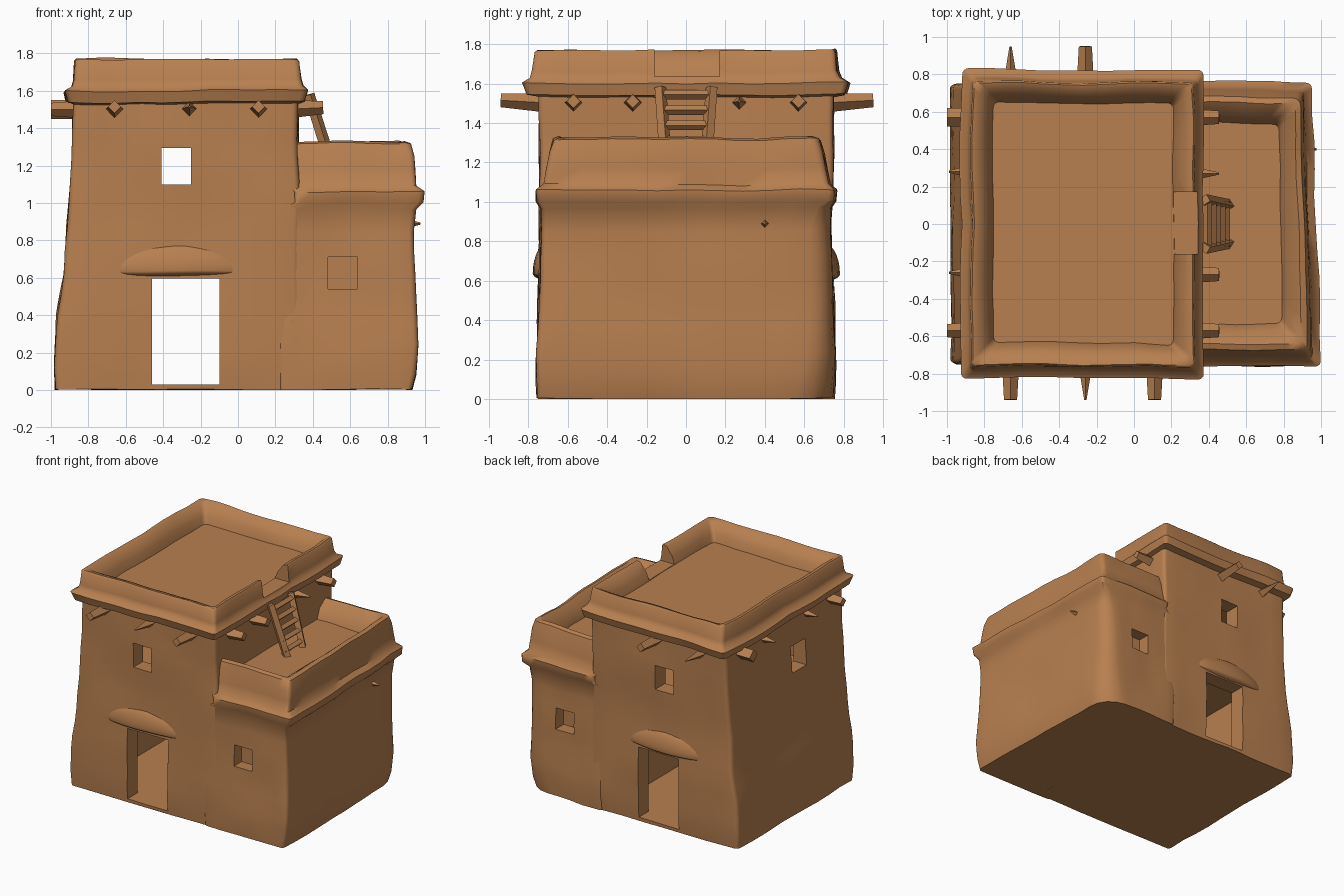
import bpy, bmesh, math
from mathutils import Vector, noise

if "Cube" in bpy.data.objects:
    bpy.data.objects.remove(bpy.data.objects["Cube"])

clay = bpy.data.materials.new("adobe_clay")
clay.use_nodes = True
COLOUR = (0.48, 0.215, 0.08, 1)
clay.diffuse_color = COLOUR
bsdf = next(n for n in clay.node_tree.nodes if n.type == "BSDF_PRINCIPLED")
bsdf.inputs["Base Color"].default_value = COLOUR
bsdf.inputs["Roughness"].default_value = 0.9


def make(name, bm, wobble=0.0, smooth=True):
    """Turn a bmesh into a clay object, with an optional hand-shaped wobble."""
    for v in bm.verts:
        if wobble:
            v.co += noise.noise_vector(v.co * 2.6) * wobble
            v.co += noise.noise_vector(v.co * 6) * wobble * 0.4
        v.co.z = max(v.co.z, 0)
    bmesh.ops.recalc_face_normals(bm, faces=bm.faces[:])
    mesh = bpy.data.meshes.new(name)
    bm.to_mesh(mesh)
    bm.free()
    mesh.materials.append(clay)
    obj = bpy.data.objects.new(name, mesh)
    bpy.context.collection.objects.link(obj)
    if smooth:
        soften(mesh)
    return obj


def soften(mesh):
    mesh.shade_smooth()
    mesh.set_sharp_from_angle(angle=math.radians(50))


def ring(x0, x1, y0, y1, z, back=0.03, r=0.03, per_side=10):
    """Rounded rectangle, anticlockwise; its back left corner may be rounder."""
    corners = [(x1 - back, y1 - back, back), (x0 + r, y1 - r, r),
               (x0 + r, y0 + r, r), (x1 - r, y0 + r, r)]
    arcs = [[Vector((cx + rad * math.cos(math.pi / 2 * (q + i / 4)),
                     cy + rad * math.sin(math.pi / 2 * (q + i / 4)), z))
             for i in range(5)] for q, (cx, cy, rad) in enumerate(corners)]
    pts = []
    for q in range(4):
        pts += arcs[q]
        a, b = arcs[q][-1], arcs[(q + 1) % 4][0]
        pts += [a.lerp(b, i / per_side) for i in range(1, per_side)]
    return pts


def loft(name, sections, wobble, skew=0.0):
    """Skin a stack of rounded rectangles (x0, x1, y0, y1, z, back radius)."""
    rings = []
    for s, t in zip(sections, sections[1:]):
        n = max(1, math.ceil(abs(t[4] - s[4]) / 0.13))
        rings += [ring(*[a + (b - a) * i / n for a, b in zip(s, t)]) for i in range(n)]
    rings.append(ring(*sections[-1]))
    bm = bmesh.new()
    loops = [[bm.verts.new(p) for p in pts] for pts in rings]
    for a, b in zip(loops, loops[1:]):
        for i in range(len(a)):
            j = (i + 1) % len(a)
            bm.faces.new((a[i], a[j], b[j], b[i]))
    bm.faces.new(loops[0][::-1])
    bm.faces.new(loops[-1])
    for v in bm.verts:
        v.co.x -= skew * v.co.y * max(v.co.x - 0.3, 0)
    return make(name, bm, wobble, smooth=False)


def cut(obj, boxes):
    """Carve boxes (x0, x1, y0, y1, z0, z1) out of an object."""
    cutters = []
    for x0, x1, y0, y1, z0, z1 in boxes:
        bm = bmesh.new()
        bmesh.ops.create_cube(bm, size=1)
        for v in bm.verts:
            v.co = ((x0 + x1) / 2 + v.co.x * (x1 - x0), (y0 + y1) / 2 + v.co.y * (y1 - y0),
                    (z0 + z1) / 2 + v.co.z * (z1 - z0))
        cutter = make("cutter", bm, smooth=False)
        cutter.hide_render = True
        mod = obj.modifiers.new("carve", "BOOLEAN")
        mod.operation, mod.solver, mod.object = "DIFFERENCE", "EXACT", cutter
        cutters.append(cutter)
    graph = bpy.context.evaluated_depsgraph_get()
    mesh = bpy.data.meshes.new_from_object(obj.evaluated_get(graph))
    obj.modifiers.clear()
    obj.data = mesh
    for c in cutters:
        bpy.data.objects.remove(c)
    soften(mesh)


def pole(name, start, end, r0, r1, sides=4):
    """Tapered pole between two points."""
    start, end = Vector(start), Vector(end)
    axis = end - start
    bm = bmesh.new()
    bmesh.ops.create_cone(bm, cap_ends=True, segments=sides, radius1=r0, radius2=r1,
                          depth=axis.length)
    bm.transform(axis.to_track_quat("Z", "Y").to_matrix().to_4x4())
    bmesh.ops.translate(bm, verts=bm.verts[:], vec=(start + end) / 2)
    return make(name, bm, smooth=False)


# Tall block: battered walls, drip ledge, parapet and sunken roof
tower = loft("tall_block", [
    (-0.975, 0.33, -0.74, 0.74, 0.0),
    (-0.98, 0.33, -0.75, 0.75, 0.12),
    (-0.965, 0.33, -0.75, 0.75, 0.4),
    (-0.93, 0.33, -0.745, 0.745, 0.62),
    (-0.91, 0.33, -0.74, 0.74, 0.88),
    (-0.89, 0.32, -0.74, 0.745, 1.25),
    (-0.88, 0.32, -0.745, 0.75, 1.53),
    (-0.91, 0.355, -0.805, 0.805, 1.54),
    (-0.925, 0.37, -0.825, 0.825, 1.60),
    (-0.885, 0.345, -0.785, 0.785, 1.625),
    (-0.875, 0.335, -0.775, 0.77, 1.66),
    (-0.87, 0.325, -0.765, 0.76, 1.76),
    (-0.86, 0.315, -0.755, 0.75, 1.77),
    (-0.82, 0.28, -0.71, 0.72, 1.76),
    (-0.77, 0.23, -0.66, 0.67, 1.69),
    (-0.75, 0.21, -0.64, 0.65, 1.63)], 0.013)
cut(tower, [
    (-0.82, 0.17, -0.62, 0.62, 0.03, 0.84),     # ground room
    (-0.78, 0.17, -0.62, 0.62, 0.92, 1.42),     # upper room
    (-0.46, -0.10, -1, 1, 0.03, 0.595),         # front and back doors
    (-0.41, -0.25, -1, 1, 1.10, 1.295),         # front and back windows
    (-1.2, -0.7, -0.25, -0.07, 1.09, 1.30),     # side window
    (0.17, 0.6, -0.16, 0.17, 1.635, 2)])        # parapet gap above ladder

# Low block with its own ledge, parapet and roof
annex = loft("low_block", [
    (0.22, 0.92, -0.75, 0.75, 0.0, 0.20),
    (0.22, 0.94, -0.755, 0.755, 0.08, 0.18),
    (0.22, 0.95, -0.755, 0.755, 0.24, 0.15),
    (0.22, 0.935, -0.745, 0.745, 0.5, 0.12),
    (0.22, 0.925, -0.735, 0.735, 0.85, 0.10),
    (0.22, 0.935, -0.735, 0.735, 0.97, 0.06),
    (0.295, 0.97, -0.755, 0.755, 1.005, 0.03),
    (0.295, 0.975, -0.76, 0.76, 1.06, 0.03),
    (0.25, 0.935, -0.72, 0.73, 1.09, 0.03),
    (0.25, 0.925, -0.69, 0.70, 1.25, 0.04),
    (0.25, 0.91, -0.67, 0.68, 1.315, 0.04),
    (0.26, 0.88, -0.64, 0.65, 1.325, 0.04),
    (0.28, 0.81, -0.57, 0.575, 1.27, 0.03),
    (0.29, 0.785, -0.535, 0.54, 1.19, 0.03)], 0.013, skew=0.045)
cut(annex, [(0.48, 0.64, s * 0.80 - 0.16, s * 0.80 + 0.16, 0.54, 0.71) for s in (-1, 1)])

# Bulging lintels over both doors, fading upward into the wall
for side, name in ((-1, "front_lintel"), (1, "back_lintel")):
    bm = bmesh.new()
    bmesh.ops.create_uvsphere(bm, u_segments=28, v_segments=16, radius=1)
    for v in bm.verts:
        rise = 0.16 if v.co.z > 0 else 0.035
        v.co = (-0.33 + v.co.x * 0.38, side * 0.69 + v.co.y * 0.09, 0.635 + v.co.z * rise)
    make(name, bm, 0.008)

# Roof beam ends below the ledge: some blunt, some worn to a point
BLUNT, WORN = 0.035, 0.006
for i, (x, tip) in enumerate(((-0.66, BLUNT), (-0.26, WORN), (0.11, BLUNT))):
    pole(f"front_beam_{i}", (x, -0.68, 1.50), (x, -0.94, 1.515), 0.05, tip)
for i, (x, tip) in enumerate(((-0.66, WORN), (-0.26, BLUNT))):
    pole(f"back_beam_{i}", (x, 0.68, 1.50), (x, 0.95, 1.515), 0.05, tip)
for i, (y, tip) in enumerate(((-0.57, BLUNT), (-0.27, BLUNT), (0.27, WORN), (0.57, BLUNT))):
    pole(f"left_beam_{i}", (0.25, y, 1.50), (0.455, y, 1.51), 0.05, tip)
for i, (y, reach, tip) in enumerate(((-0.57, -1.0, BLUNT), (-0.26, -0.99, WORN),
                                     (0.28, -0.99, WORN), (0.57, -1.0, 0.05))):
    pole(f"right_beam_{i}", (-0.80, y, 1.50), (reach, y, 1.50), 0.05, tip)
pole("wall_peg", (0.86, 0.40, 0.89), (0.975, 0.40, 0.89), 0.035, 0.006)

# Ladder from the low roof to the high roof, wider at the top
foot, top = Vector((0.51, 0, 1.17)), Vector((0.38, 0, 1.58))
for side in (-1, 1):
    pole(f"ladder_rail_{side}", foot + Vector((0, side * 0.1, 0)),
         top + Vector((0, side * 0.13, 0)), 0.032, 0.03)
for i in range(5):
    p = foot.lerp(top, 0.15 + i * 0.19)
    pole(f"ladder_rung_{i}", p - Vector((0, 0.12, 0)), p + Vector((0, 0.12, 0)), 0.024, 0.024)
